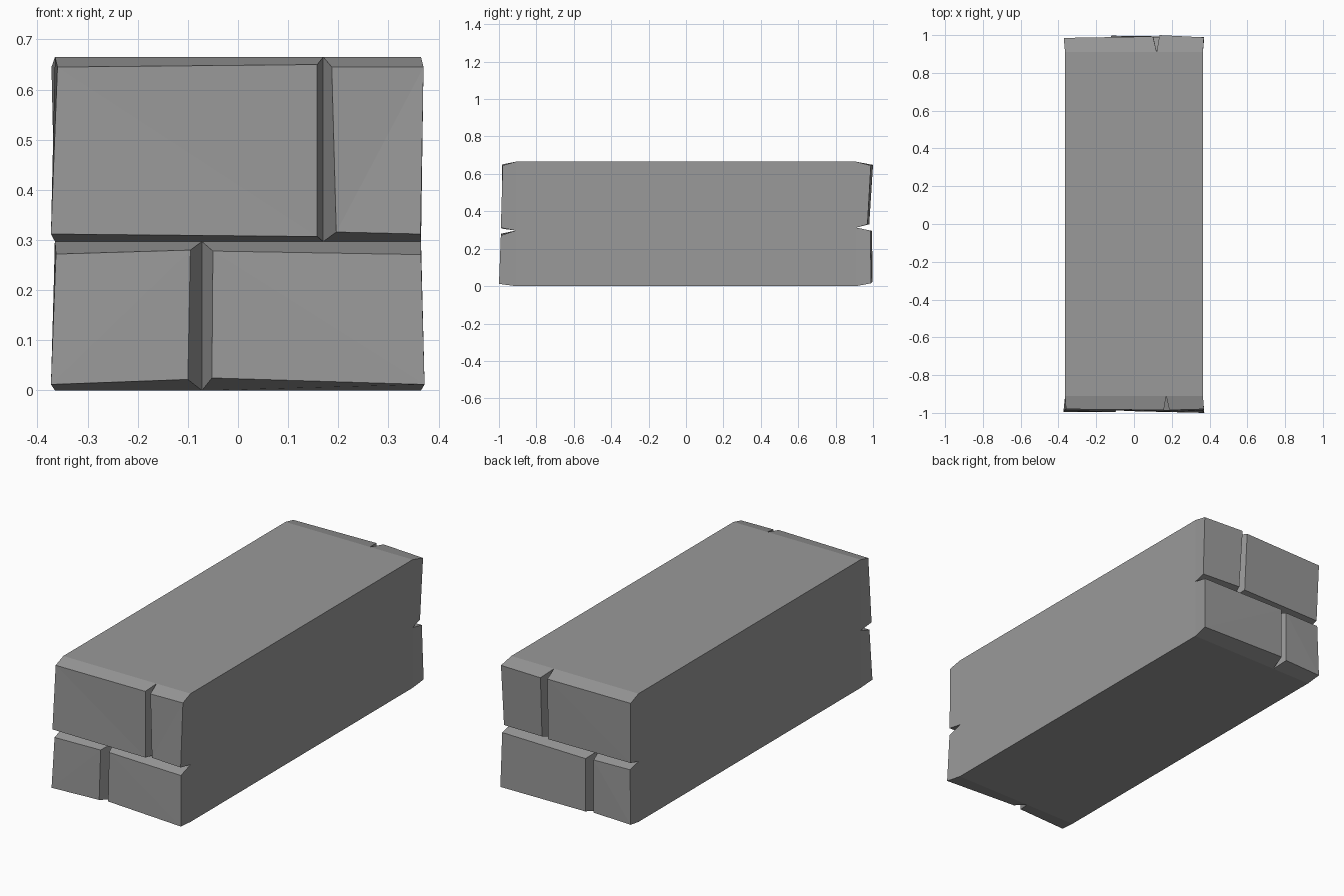
import bpy
import bmesh

if "Cube" in bpy.data.objects:
    bpy.data.objects.remove(bpy.data.objects["Cube"])

stone = bpy.data.materials.new("stone grey")
stone.diffuse_color = (0.32, 0.32, 0.32, 1)
stone.use_nodes = True
stone.node_tree.nodes["Principled BSDF"].inputs["Base Color"].default_value = stone.diffuse_color

HW, Y0, H = 0.365, 0.91, 0.665   # half width, core half length, height


def make_object(name, faces):
    """Build a flat-shaded mesh from faces given as point tuples."""
    bm = bmesh.new()
    for pts in faces:
        bm.faces.new([bm.verts.new(p) for p in pts])
    bmesh.ops.remove_doubles(bm, verts=bm.verts, dist=1e-5)
    bmesh.ops.recalc_face_normals(bm, faces=bm.faces)
    mesh = bpy.data.meshes.new(name)
    bm.to_mesh(mesh)
    bm.free()
    mesh.materials.append(stone)
    obj = bpy.data.objects.new(name, mesh)
    bpy.context.collection.objects.link(obj)
    return obj


def ring(x0, x1, z0, z1, y):
    return [(x0, y, z0), (x1, y, z0), (x1, y, z1), (x0, y, z1)]


def brick(name, side, x0, x1, z0, z1, outer, diagonal):
    """Worn brick end: base rectangle on the core, uneven outer corners.
    outer is (x, depth, z) for low-left, low-right, top-right, top-left."""
    base = ring(x0, x1, z0, z1, side * Y0)
    tip = [(x, side * d, z) for x, d, z in outer]
    faces = [base]
    for i in range(4):
        j = (i + 1) % 4
        faces.append((base[i], base[j], tip[j], tip[i]))
    d = diagonal
    faces.append((tip[d], tip[d + 1], tip[d + 2]))
    faces.append((tip[d], tip[d + 2], tip[(d + 3) % 4]))
    obj = make_object(name, faces)
    # drop the hidden base face against the core
    bm = bmesh.new()
    bm.from_mesh(obj.data)
    hidden = [f for f in bm.faces if all(abs(abs(v.co.y) - Y0) < 1e-4 for v in f.verts)]
    bmesh.ops.delete(bm, geom=hidden, context='FACES_ONLY')
    bm.to_mesh(obj.data)
    bm.free()


# Long core block, open at both ends where the bricks close it
a, b = ring(-HW, HW, 0, H, -Y0), ring(-HW, HW, 0, H, Y0)
make_object("core_block", [(a[i], a[(i + 1) % 4], b[(i + 1) % 4], b[i]) for i in range(4)])

# Front bricks
brick("front_top_left", -1, -HW, 0.17, 0.297, H,
      [(-0.373, 0.988, 0.312), (0.158, 0.985, 0.307), (0.158, 0.985, 0.65), (-0.36, 0.98, 0.645)], 1)
brick("front_top_right", -1, 0.17, HW, 0.297, H,
      [(0.196, 0.985, 0.316), (0.364, 0.99, 0.312), (0.37, 0.98, 0.645), (0.187, 0.985, 0.645)], 0)
brick("front_bottom_left", -1, -HW, -0.072, 0, 0.297,
      [(-0.373, 0.995, 0.012), (-0.10, 0.995, 0.022), (-0.095, 0.99, 0.28), (-0.363, 0.985, 0.272)], 0)
brick("front_bottom_right", -1, -0.072, HW, 0, 0.297,
      [(-0.052, 0.99, 0.025), (0.372, 1.0, 0.012), (0.365, 0.99, 0.271), (-0.05, 0.985, 0.278)], 1)

# Back bricks
brick("back_top_left", 1, -HW, 0.12, 0.313, H,
      [(-0.365, 0.975, 0.33), (0.105, 0.98, 0.33), (0.10, 0.993, 0.648), (-0.372, 0.985, 0.645)], 0)
brick("back_top_right", 1, 0.12, HW, 0.313, H,
      [(0.14, 0.98, 0.335), (0.365, 0.97, 0.33), (0.37, 0.988, 0.645), (0.135, 1.0, 0.648)], 1)
brick("back_bottom_left", 1, -HW, -0.14, 0, 0.313,
      [(-0.372, 0.985, 0.015), (-0.16, 0.985, 0.022), (-0.16, 0.985, 0.295), (-0.365, 0.98, 0.297)], 0)
brick("back_bottom_right", 1, -0.14, HW, 0, 0.313,
      [(-0.12, 0.997, 0.022), (0.372, 0.99, 0.015), (0.365, 0.985, 0.297), (-0.12, 0.995, 0.295)], 1)
